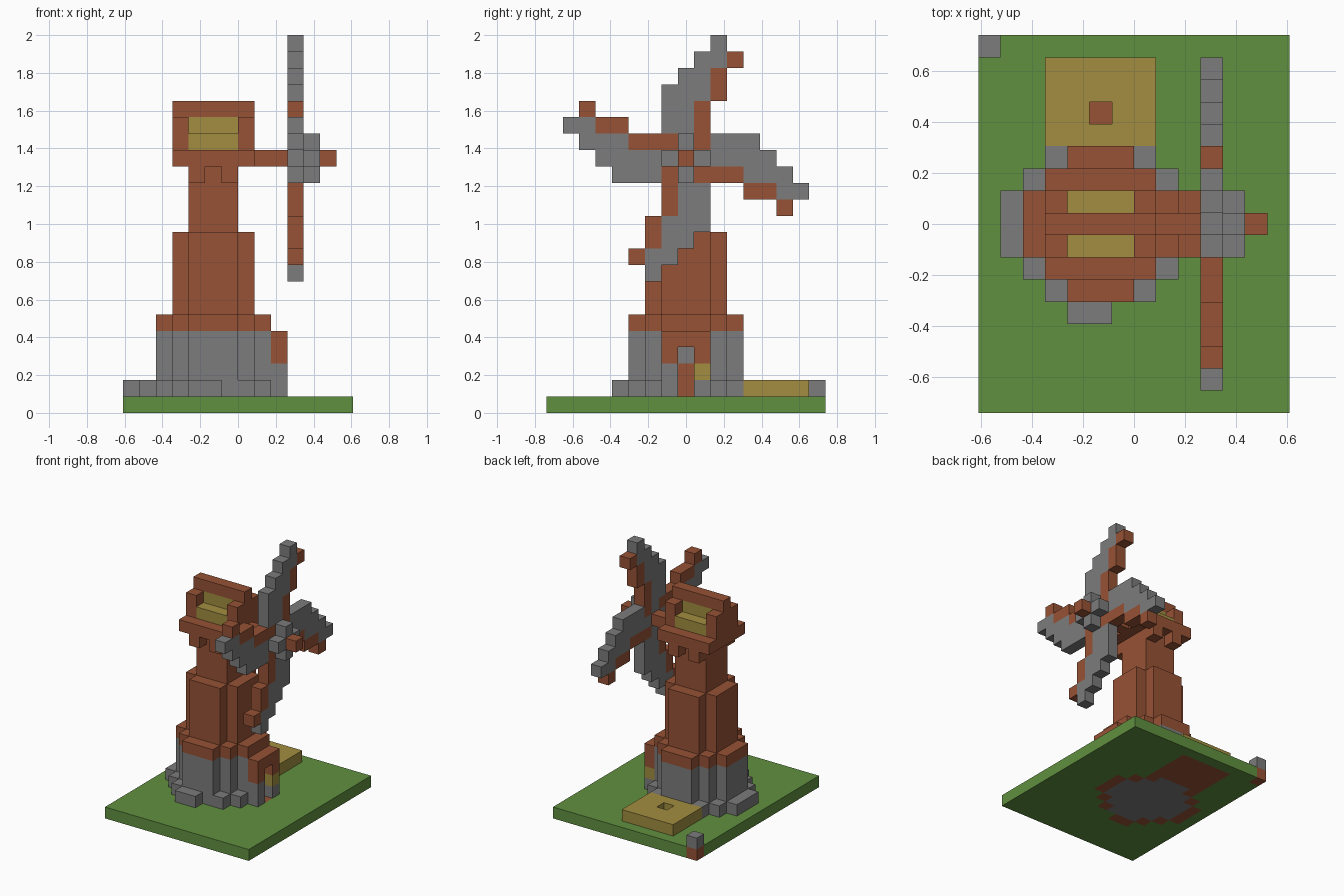
import bpy
import bmesh

if "Cube" in bpy.data.objects:
    bpy.data.objects.remove(bpy.data.objects["Cube"], do_unlink=True)

UNIT = 2 / 23                  # edge of one building block
CENTRE = (7, 8.5, 0)           # grid point placed at the world origin
GREEN, GREY, BROWN, STRAW = range(4)


def make_material(name, rgb):
    mat = bpy.data.materials.new(name)
    mat.use_nodes = True
    colour = (*rgb, 1)
    mat.diffuse_color = colour
    bsdf = mat.node_tree.nodes["Principled BSDF"]
    bsdf.inputs["Base Color"].default_value = colour
    bsdf.inputs["Roughness"].default_value = 0.9
    return mat


MATERIALS = [
    make_material("grass_green", (0.12, 0.28, 0.052)),
    make_material("stone_grey", (0.2, 0.2, 0.2)),
    make_material("wood_brown", (0.31, 0.085, 0.035)),
    make_material("straw_yellow", (0.36, 0.27, 0.052)),
]


def fill(cells, xs, ys, zs, colour):
    """Fill an inclusive range of blocks; later fills recolour earlier ones."""
    for x in range(xs[0], xs[-1] + 1):
        for y in range(ys[0], ys[-1] + 1):
            for z in range(zs[0], zs[-1] + 1):
                cells[x, y, z] = colour


def fill_round(cells, half_widths, zs, colour):
    """Stepped round footprint about the tower axis, one half width per row."""
    for row, half in enumerate(half_widths):
        for y in {8 - row, 8 + row}:
            fill(cells, (5 - half, 5 + half), (y,), zs, colour)


def build(name, cells):
    """Turn filled blocks into one welded shell of their exposed faces."""
    bm = bmesh.new()
    for cell, colour in cells.items():
        for axis in range(3):
            for side in (0, 1):
                near = list(cell)
                near[axis] += 2 * side - 1
                if tuple(near) in cells:
                    continue
                verts = []
                for u, v in ((0, 0), (1, 0), (1, 1), (0, 1)):
                    p = list(cell)
                    p[axis] += side
                    p[(axis + 1) % 3] += u
                    p[(axis + 2) % 3] += v
                    verts.append(bm.verts.new([(a - c) * UNIT for a, c in zip(p, CENTRE)]))
                face = bm.faces.new(verts if side else verts[::-1])
                face.material_index = colour
    bmesh.ops.remove_doubles(bm, verts=bm.verts, dist=UNIT / 100)
    mesh = bpy.data.meshes.new(name)
    bm.to_mesh(mesh)
    bm.free()
    for mat in MATERIALS:
        mesh.materials.append(mat)
    obj = bpy.data.objects.new(name, mesh)
    bpy.context.collection.objects.link(obj)
    return obj


# Low stones around the foot of the tower
STONES = [((1,), (7, 9)), ((4, 5), (4,))]
STONES += [((5 + s * dx,), (8 + t * dy,)) for s in (-1, 1) for t in (-1, 1)
           for dx, dy in ((2, 3), (3, 2))]

# Ground slab with bare earth under the parts that stand on it
ground = {}
fill(ground, (0, 13), (0, 16), (0,), GREEN)
fill(ground, (0,), (16,), (0,), BROWN)
fill(ground, (3, 7), (12, 15), (0,), BROWN)
fill(ground, (9,), (7, 9), (0,), BROWN)
for xs, ys in STONES:
    fill(ground, xs, ys, (0,), BROWN)
fill_round(ground, (3, 3, 2, 1), (0,), GREY)
build("ground", ground)

# Corner marker stone
marker = {}
fill(marker, (0,), (16,), (1,), GREY)
build("corner_stone", marker)

# Straw plot with a hole
plot = {}
fill(plot, (3, 7), (12, 15), (1,), STRAW)
del plot[5, 13, 1]
build("straw_plot", plot)

# Tower: stone foot, wooden band, cross-shaped middle, narrow neck
tower = {}
fill_round(tower, (3, 3, 2, 1), (1, 4), GREY)
fill_round(tower, (3, 3, 2, 1), (5,), BROWN)
for xs, ys in STONES:
    fill(tower, xs, ys, (1,), GREY)
fill_round(tower, (2, 2, 1), (6, 10), BROWN)
fill(tower, (4, 6), (7, 9), (11, 14), BROWN)
fill(tower, (8,), (8,), (1, 2), BROWN)      # door leaf
build("tower", tower)

# Door surround
porch = {}
for y in (7, 9):
    fill(porch, (9,), (y,), (1, 2), GREY)
    fill(porch, (9,), (y,), (3, 4), BROWN)
fill(porch, (9,), (8,), (4,), BROWN)
fill(porch, (9,), (9,), (2,), STRAW)
build("door_surround", porch)

# Cap: brackets, ledge, gable ends, stepped straw roof and ridge
cap = {}
for x in (4, 6):
    for y in (6, 10):
        fill(cap, (x,), (y,), (14,), BROWN)
fill(cap, (3, 7), (6, 10), (15,), BROWN)
fill(cap, (3, 7), (7, 9), (16,), BROWN)
fill(cap, (4, 6), (7, 9), (16,), STRAW)
fill(cap, (4, 6), (8,), (17,), STRAW)
for x in (3, 7):
    fill(cap, (x,), (7, 9), (17,), BROWN)
fill(cap, (3, 7), (8,), (18,), BROWN)
build("cap", cap)

# Axle through the hub
axle = {}
fill(axle, (8, 12), (8,), (15,), BROWN)
build("axle", axle)

# Sails: per row outward, the first and last cloth block and the spar block
SAIL_ROWS = [(0, 0, 1), (-1, 0, 1), (-1, 0, 1), (-1, 1, 2),
             (0, 1, 2), (1, 2, 3), (2, 2, None)]
hub = {}
for turn, name in enumerate(("top", "back", "bottom", "front")):
    def place(cells, x, side, out, colour):
        for _ in range(turn):
            side, out = out, -side
        cells[x, 8 + side, 15 + out] = colour

    sail = {}
    for out, (first, last, spar) in enumerate(SAIL_ROWS, start=1):
        for side in range(first, last + 1):
            place(sail, 10, side, out, GREY)
        if spar is not None:
            place(sail, 10, spar, out, BROWN)
    build(name + "_sail", sail)
    place(hub, 11, 0, 1, GREY)
build("hub", hub)
